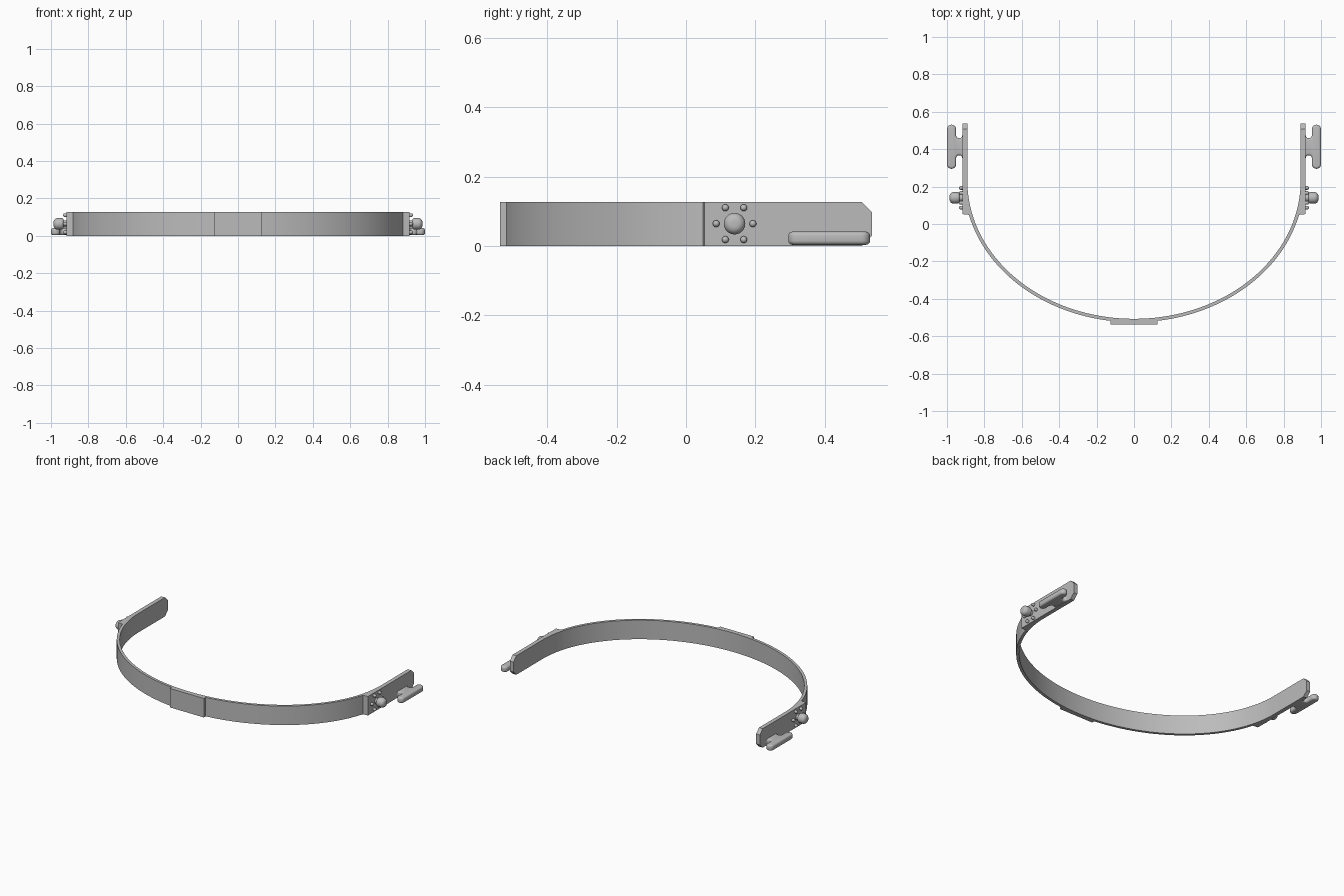
import bpy, bmesh, math
from mathutils import Matrix, Vector

cube = bpy.data.objects.get("Cube")
if cube:
    bpy.data.objects.remove(cube, do_unlink=True)

grey = bpy.data.materials.new("plain grey")
grey.use_nodes = True
tone = (0.5, 0.5, 0.5, 1)
grey.diffuse_color = tone
grey.node_tree.nodes["Principled BSDF"].inputs["Base Color"].default_value = tone

HEIGHT = 0.126
END_Y = 0.537
ARM_OUT = 0.918
KNOB = Vector((ARM_OUT, 0.14, 0.064))


def finish(bm, name):
    bmesh.ops.recalc_face_normals(bm, faces=bm.faces[:])
    mesh = bpy.data.meshes.new(name)
    bm.to_mesh(mesh)
    bm.free()
    mesh.materials.append(grey)
    obj = bpy.data.objects.new(name, mesh)
    bpy.context.collection.objects.link(obj)
    bpy.ops.object.select_all(action='DESELECT')
    obj.select_set(True)
    bpy.context.view_layer.objects.active = obj
    bpy.ops.object.shade_smooth_by_angle(angle=math.radians(35))
    return obj


def lathe(name, profile, origin, steps):
    """Spin (distance, radius) points about an axis along x."""
    bm = bmesh.new()
    verts = [bm.verts.new(origin + Vector((d, 0, r))) for d, r in profile]
    edges = [bm.edges.new(pair) for pair in zip(verts, verts[1:])]
    bmesh.ops.spin(bm, geom=verts + edges, cent=origin, axis=(1, 0, 0),
                   angle=math.tau, steps=steps)
    bmesh.ops.remove_doubles(bm, verts=bm.verts[:], dist=0.0003)
    return finish(bm, name)


def mirrored(obj, name):
    bm = bmesh.new()
    bm.from_mesh(obj.data)
    bmesh.ops.transform(bm, matrix=Matrix.Scale(-1, 4, (1, 0, 0)), verts=bm.verts[:])
    return finish(bm, name)


# Curved band with thick flat arms: paired inner and outer stations
CENTRE_Y, PAD_Y, WALL = 0.23, 0.053, 0.018
RX, RY = 0.891, 0.737


def station(angle, wall):
    return ((RX + wall) * math.sin(angle), CENTRE_Y - (RY + wall) * math.cos(angle))


pad_angle = math.acos((CENTRE_Y - PAD_Y) / RY)
half = []
for i in range(33):
    a = pad_angle * i / 32
    half.append((station(a, 0), station(a, WALL)))
for i in range(9):
    p = station(pad_angle + (math.pi / 2 - pad_angle) * i / 8, 0)
    half.append((p, (ARM_OUT, p[1])))
half.append(((RX, END_Y), (ARM_OUT, END_Y)))
flip = [tuple((-x, y) for x, y in pair) for pair in half[:0:-1]]
stations = flip + half

bm = bmesh.new()
rings = []
for inner, outer in stations:
    rings.append([bm.verts.new((*p, z)) for p, z in
                  ((inner, 0), (outer, 0), (outer, HEIGHT), (inner, HEIGHT))])
for a, b in zip(rings, rings[1:]):
    for i in range(4):
        j = (i + 1) % 4
        if a[i].co != b[i].co or a[j].co != b[j].co:
            bm.faces.new((a[i], a[j], b[j], b[i]))
bm.faces.new(rings[0])
bm.faces.new(rings[-1][::-1])
corners = [e for e in bm.edges if all(v.co.y > END_Y - 0.001 for v in e.verts)
           and abs(e.verts[0].co.z - e.verts[1].co.z) < 0.001]
bmesh.ops.bevel(bm, geom=corners, offset=0.03, segments=1, affect='EDGES')
finish(bm, "band_with_arms")

# Flat plate at the middle of the front
bm = bmesh.new()
bmesh.ops.create_cube(bm, size=1, matrix=Matrix.Translation((0, -0.5255, HEIGHT / 2))
                      @ Matrix.Diagonal((0.25, 0.023, HEIGHT, 1)))
finish(bm, "front_plate")

# Round knob on a short neck
head = [(0.046 + 0.022 * math.sin(t), 0.009 + 0.022 * math.cos(t))
        for t in (math.pi / 2 * i / 6 for i in range(7))]
under = [(0.026 - 0.012 * math.sin(t), 0.019 + 0.012 * math.cos(t))
         for t in (math.pi / 2 * i / 4 for i in range(4, -1, -1))]
knob = lathe("left_knob", [(-0.01, 0), (-0.01, 0.018)] + under + head + [(0.068, 0)], KNOB, 32)
mirrored(knob, "right_knob")

# Ring of six small studs
stud_shape = [(-0.01, 0), (-0.01, 0.01)] + [
    (0.008 + 0.010 * math.sin(t), 0.010 * math.cos(t))
    for t in (math.pi / 2 * i / 4 for i in range(5))]
for i in range(6):
    a = math.tau * i / 6
    spot = KNOB + Vector((0, 0.053 * math.cos(a), 0.053 * math.sin(a)))
    stud = lathe(f"left_stud_{i + 1}", stud_shape, spot, 16)
    mirrored(stud, f"right_stud_{i + 1}")

# Cleat: rounded bar on a filleted stem
MID_Y, HALF_BAR, BAR_IN, BAR_OUT = 0.413, 0.118, 0.951, 1.0
END_R = (BAR_OUT - BAR_IN) / 2
STEM, FIL = 0.046, 0.016


def arc(cx, cy, r, start, stop, n=8):
    return [(cx + r * math.cos(math.radians(start + (stop - start) * i / n)),
             cy + r * math.sin(math.radians(start + (stop - start) * i / n)))
            for i in range(n + 1)]


side = arc(BAR_OUT - END_R, HALF_BAR - END_R, END_R, 0, 180, 12)
side += arc(BAR_IN - FIL, STEM + FIL, FIL, 0, -90, 6)
side += arc(ARM_OUT + FIL, STEM + FIL, FIL, -90, -180, 6)
side.append((ARM_OUT - 0.01, STEM + FIL))
outline = side + [(x, -y) for x, y in reversed(side)]

bm = bmesh.new()
face = bm.faces.new([bm.verts.new((x, MID_Y + y, 0.003))
                     for i, (x, y) in enumerate(outline)
                     if math.dist((x, y), outline[i - 1]) > 0.0005])
grown = bmesh.ops.extrude_face_region(bm, geom=[face])["geom"]
bmesh.ops.translate(bm, vec=(0, 0, 0.038),
                    verts=[g for g in grown if isinstance(g, bmesh.types.BMVert)])
rims = [e for e in bm.edges if abs(e.verts[0].co.z - e.verts[1].co.z) < 0.001
        and max(v.co.x for v in e.verts) > ARM_OUT]
bmesh.ops.bevel(bm, geom=rims, offset=0.012, segments=4, profile=0.5, affect='EDGES')
cleat = finish(bm, "left_cleat")
mirrored(cleat, "right_cleat")
